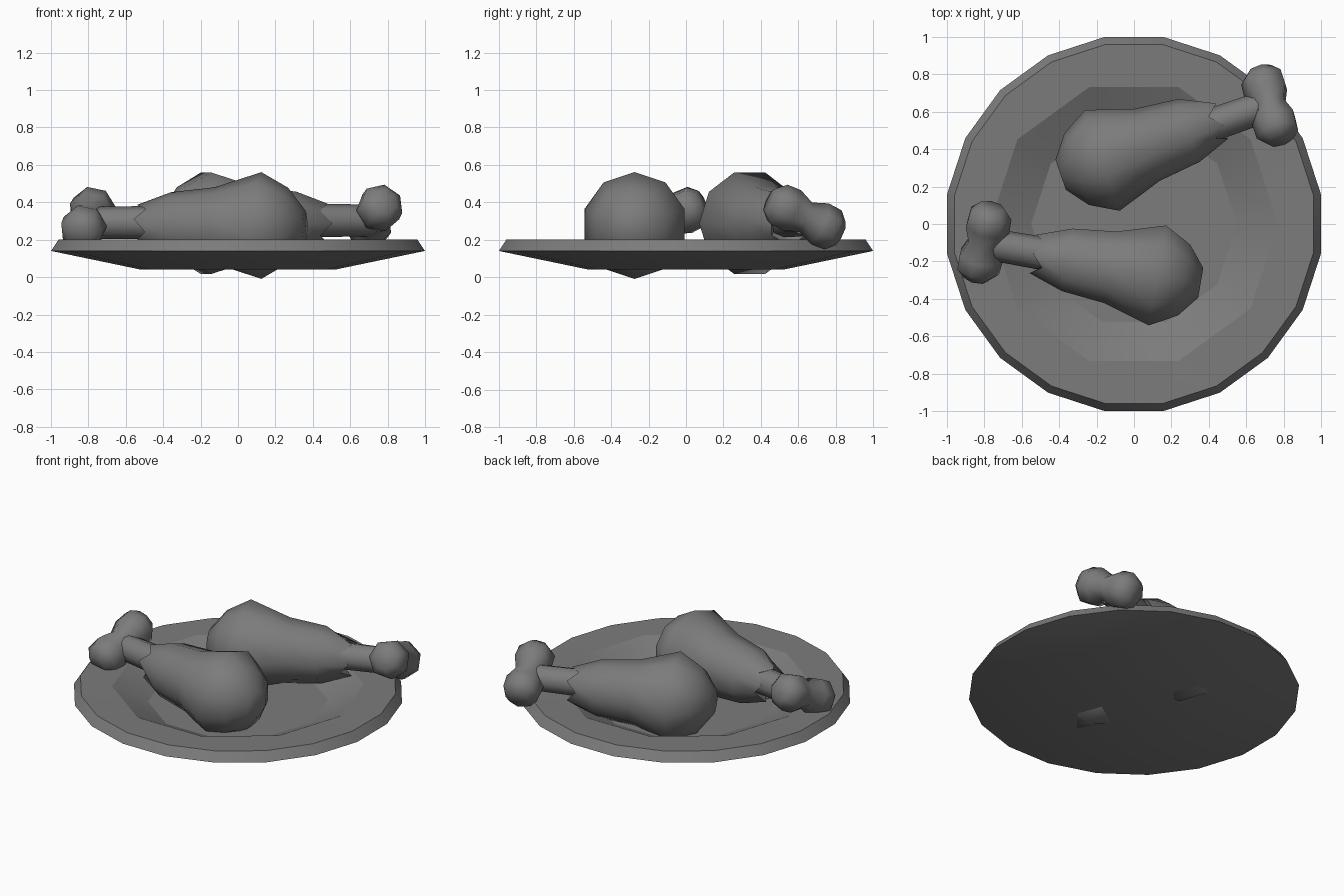
import bpy, bmesh, math
from mathutils import Matrix, Vector

if "Cube" in bpy.data.objects:
    bpy.data.objects.remove(bpy.data.objects["Cube"])

grey = bpy.data.materials.new("dark_grey")
grey.diffuse_color = (.2, .2, .2, 1)
grey.use_nodes = True
grey.node_tree.nodes["Principled BSDF"].inputs["Base Color"].default_value = grey.diffuse_color


def finish(bm, name, angle, matrix=Matrix()):
    bmesh.ops.recalc_face_normals(bm, faces=bm.faces)
    me = bpy.data.meshes.new(name)
    bm.to_mesh(me)
    bm.free()
    me.materials.append(grey)
    ob = bpy.data.objects.new(name, me)
    bpy.context.collection.objects.link(ob)
    ob.matrix_world = matrix
    bpy.ops.object.select_all(action='DESELECT')
    bpy.context.view_layer.objects.active = ob
    ob.select_set(True)
    bpy.ops.object.shade_smooth_by_angle(angle=math.radians(angle))
    return ob


def ring(bm, n, r, z, phase=0.0, jag=0.0):
    pts = [2 * math.pi * i / n + phase for i in range(n)]
    return [bm.verts.new((r * math.cos(a), r * math.sin(a), z + (jag if i % 2 else -jag)))
            for i, a in enumerate(pts)]


def bridge(bm, a, b):
    # equal rings give quads; a ring twice as fine gives quads plus triangles
    n, m = len(a), len(b)
    for i in range(n):
        j = (i + 1) % n
        if n == m:
            bm.faces.new((a[i], a[j], b[j], b[i]))
        elif i % 2 == 0:
            k = i // 2
            bm.faces.new((a[i], a[j], b[k]))
            bm.faces.new((a[j], b[(k + 1) % m], b[k]))
        else:
            bm.faces.new((a[i], a[j], b[(i // 2 + 1) % m]))


def loft(specs):
    # closed body through a stack of rings (n, r, z, phase, jag) along z
    bm = bmesh.new()
    rings = [ring(bm, *s) for s in specs]
    for a, b in zip(rings, rings[1:]):
        bridge(bm, a, b)
    bm.faces.new(rings[0])
    bm.faces.new(rings[-1])
    return bm


# Plate: 20-sided outside, 10-sided well
ph = math.radians(9)
bm = loft([(20, .525, .04, ph), (20, 1.012, .14, ph), (20, .972, .20, ph),
           (10, .77, .195, 0), (10, .55, .09, 0)])
finish(bm, "plate", 20)

ALONG = Matrix.Rotation(math.pi / 2, 4, 'Y')  # lofts run along z; legs run along x


def drumstick(tag, m, roll):
    # meat, ending in a jagged edge round the bone
    prof = [(-.235, .085, 0), (-.145, .202, 0), (0, .285, 0), (.255, .204, 0),
            (.49, .178, 0), (.645, .11, .03), (.60, .08, 0)]
    bm = loft([(10, r, x, roll, jag) for x, r, jag in prof])
    finish(bm, tag + "_drumstick_meat", 60, m @ ALONG)
    # bone shaft
    bm = loft([(8, .09, .54, 0), (8, .085, .94, 0)])
    finish(bm, tag + "_drumstick_shaft", 60, m @ Matrix.Translation((0, -.012, .015)) @ ALONG)
    # two-lobed bone end with a waist
    a, b = Vector((.94, -.115, .078)), Vector((.95, .082, -.012))
    turn = (b - a).to_track_quat('Z', 'Y').to_matrix().to_4x4()
    half = [(.215, .07), (.165, .118), (.085, .122)]
    prof = [(-t, r) for t, r in half] + [(0, .088)] + [(t, r) for t, r in half[::-1]]
    bm = loft([(7, r, t, 0) for t, r in prof])
    finish(bm, tag + "_drumstick_bone_end", 80, m @ Matrix.Translation((a + b) / 2) @ turn)


# Two drumsticks lying in opposite directions
for tag, pos, deg, roll in (("front", (.125, -.275, .276), 170.2, 0),
                            ("back", (-.17, .34, .288), 19.1, math.radians(18))):
    m = Matrix.Translation(Vector(pos)) @ Matrix.Rotation(math.radians(deg), 4, 'Z')
    drumstick(tag, m, roll)
